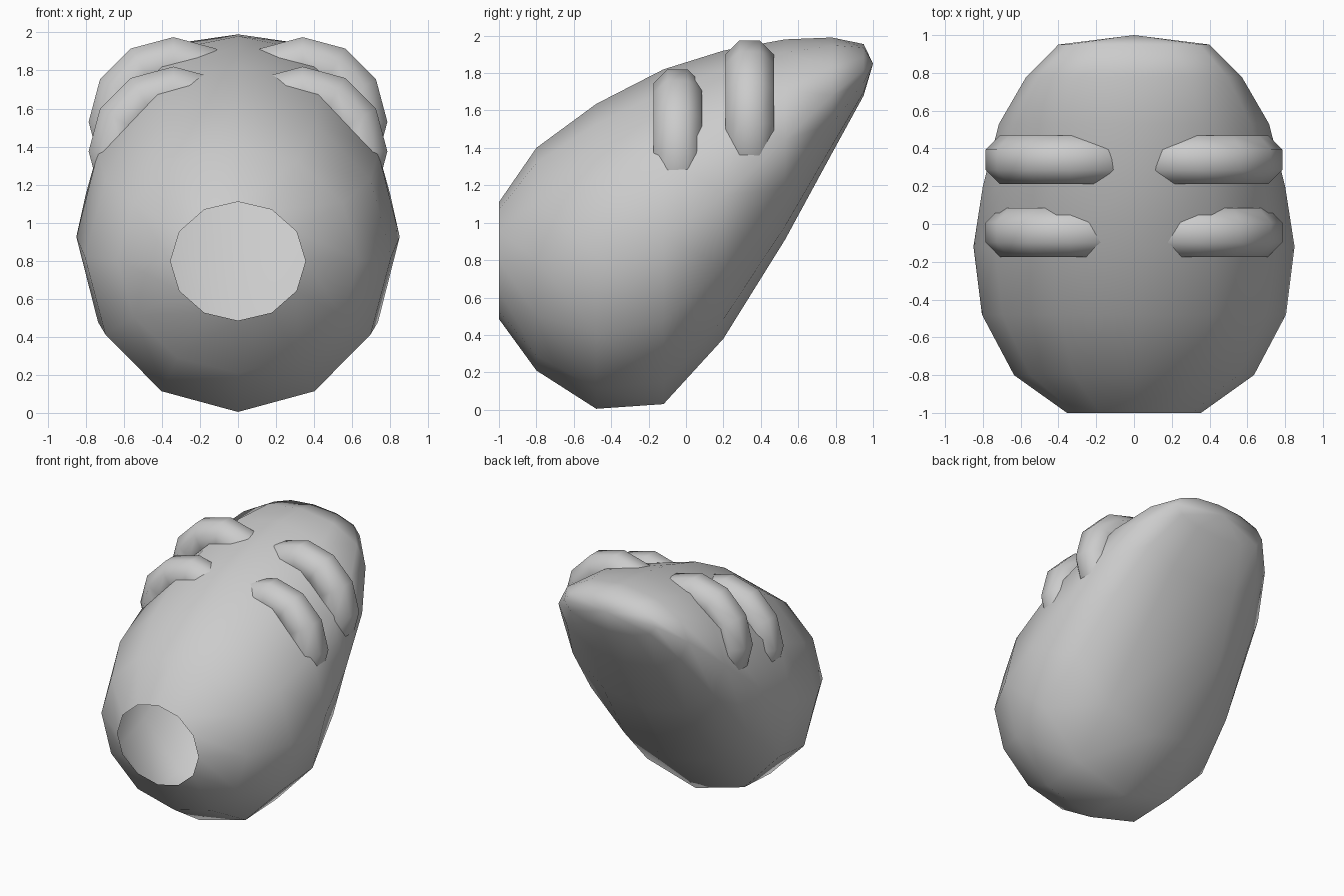
import bpy, bmesh
from math import sin, cos, radians, pi

if "Cube" in bpy.data.objects:
    bpy.data.objects.remove(bpy.data.objects["Cube"])

SIDES = 12


def make_object(name, bm, angle):
    bmesh.ops.recalc_face_normals(bm, faces=bm.faces)
    mesh = bpy.data.meshes.new(name)
    bm.to_mesh(mesh)
    bm.free()
    obj = bpy.data.objects.new(name, mesh)
    bpy.context.collection.objects.link(obj)
    bpy.ops.object.select_all(action='DESELECT')
    obj.select_set(True)
    bpy.context.view_layer.objects.active = obj
    bpy.ops.object.shade_smooth_by_angle(angle=radians(angle))
    return obj


def bridge(bm, a, b, closed=True):
    n = len(a)
    for i in range(n if closed else n - 1):
        j = (i + 1) % n
        bm.faces.new((a[i], a[j], b[j], b[i]))


# Body: 12-sided rings along y, open at the front, closed to a point at the back
# (y, half width, bottom z, top z)
stations = [
    (-1.00, 0.355, 0.485, 1.11),
    (-0.80, 0.635, 0.21, 1.40),
    (-0.48, 0.805, 0.005, 1.635),
    (-0.12, 0.85, 0.03, 1.82),
    (0.20, 0.80, 0.38, 1.92),
    (0.53, 0.715, 0.91, 1.98),
    (0.78, 0.57, 1.37, 1.99),
    (0.95, 0.40, 1.68, 1.955),
]
bm = bmesh.new()
rings = []
for y, rx, low, high in stations:
    cz, rz = (low + high) / 2, (high - low) / 2
    rings.append([bm.verts.new((rx * sin(2 * pi * i / SIDES), y,
                                cz + rz * cos(2 * pi * i / SIDES)))
                  for i in range(SIDES)])
for a, b in zip(rings, rings[1:]):
    bridge(bm, a, b)
tip = bm.verts.new((0, 1.0, 1.85))
for i in range(SIDES):
    bm.faces.new((rings[-1][i], rings[-1][(i + 1) % SIDES], tip))
make_object("body", bm, 80)


# Raised bands: octagonal section swept along an arc that sinks into the body
def band(name, side, y, z):
    bm = bmesh.new()
    major, minor = 0.316, 0.14
    sections = []
    for deg in range(-60, 151, 30):
        a = radians(deg)
        section = []
        for k in range(8):
            t = radians(22.5 + 45 * k)
            r = major + minor * cos(t)
            section.append(bm.verts.new((side * (0.34 + r * cos(a)),
                                         y + minor * sin(t),
                                         z + r * sin(a))))
        sections.append(section)
    for a, b in zip(sections, sections[1:]):
        bridge(bm, a, b)
    bm.faces.new(sections[0])
    bm.faces.new(sections[-1])
    make_object(name, bm, 60)


for side, label in ((-1, "left"), (1, "right")):
    band("front_band_" + label, side, -0.045, 1.375)
    band("rear_band_" + label, side, 0.34, 1.53)
